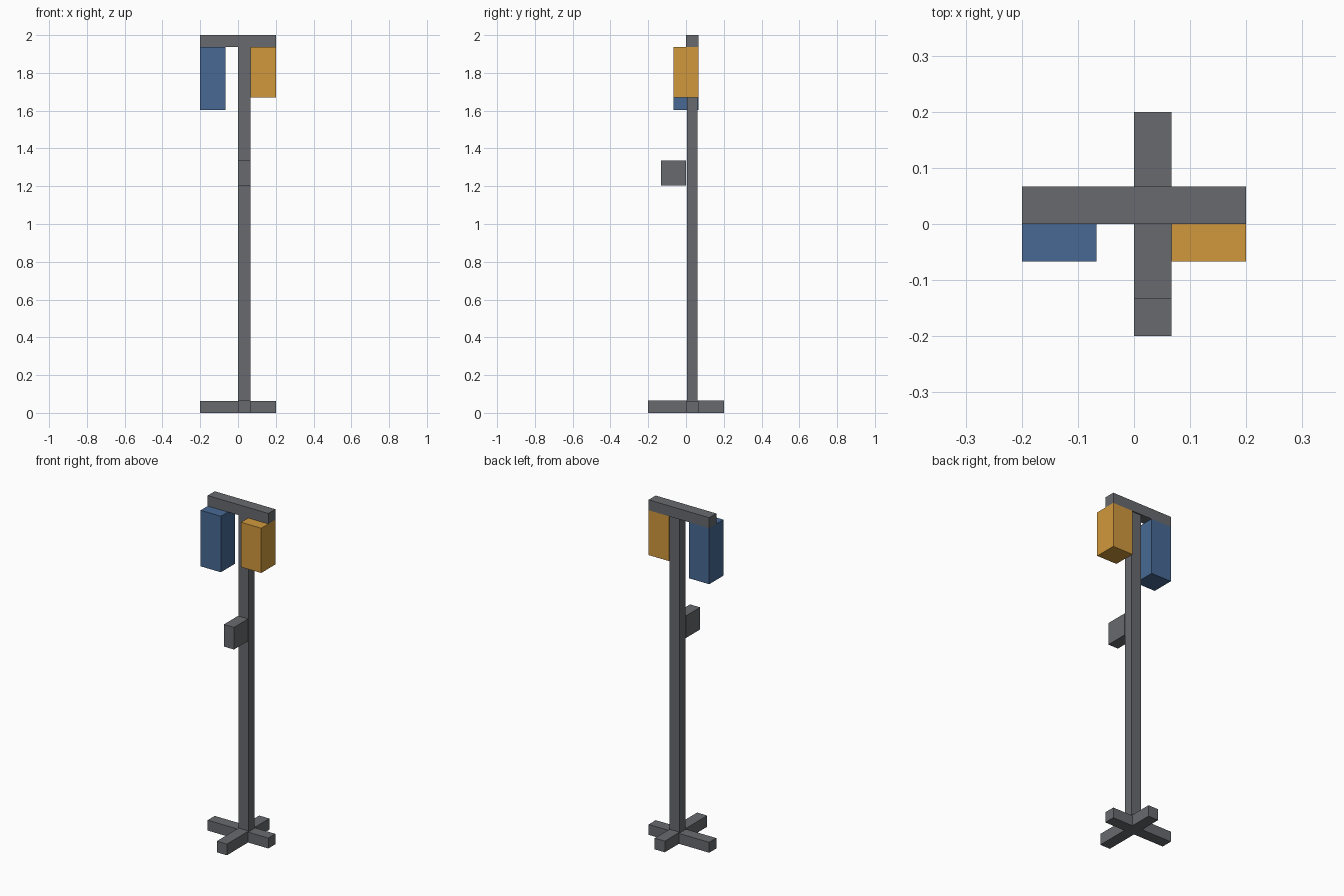
import bpy
import bmesh
from mathutils import Vector

if "Cube" in bpy.data.objects:
    bpy.data.objects.remove(bpy.data.objects["Cube"])

U = 1 / 15  # bar thickness


def material(name, srgb):
    m = bpy.data.materials.new(name)
    lin = [((c / 255 + 0.055) / 1.055) ** 2.4 for c in srgb]
    m.diffuse_color = (*lin, 1)
    m.use_nodes = True
    m.node_tree.nodes["Principled BSDF"].inputs["Base Color"].default_value = m.diffuse_color
    return m


grey = material("dark_grey", (104, 106, 110))
blue = material("blue", (71, 105, 148))
orange = material("orange", (209, 153, 61))


def box(name, lo, hi, mat):
    """Axis-aligned box between two corners."""
    lo, hi = Vector(lo), Vector(hi)
    centre, size = (lo + hi) / 2, hi - lo
    bm = bmesh.new()
    bmesh.ops.create_cube(bm, size=1)
    bmesh.ops.scale(bm, vec=size, verts=bm.verts)
    mesh = bpy.data.meshes.new(name)
    bm.to_mesh(mesh)
    bm.free()
    mesh.materials.append(mat)
    ob = bpy.data.objects.new(name, mesh)
    ob.location = centre
    bpy.context.collection.objects.link(ob)
    return ob


# Crossed feet
box("foot_side_to_side", (-0.2, 0, 0), (0.2, U, 0.062), grey)
box("foot_front_to_back", (0, -0.2, 0), (U, 0.2, U), grey)

# Upright post and top crossbar
box("post", (0, 0.005, 0.062), (U, 0.06, 1.9375), grey)
box("crossbar", (-0.2, 0, 1.9375), (0.2, U, 2), grey)

# Small box on the front of the post
box("control_box", (0, -2 * U, 1.203), (U, 0, 1.335), grey)

# Hanging boxes under the crossbar
box("blue_hanging_box", (-0.2, -U, 1.603), (-U, U, 1.9375), blue)
box("orange_hanging_box", (U, -U, 1.67), (0.2, U, 1.9375), orange)
